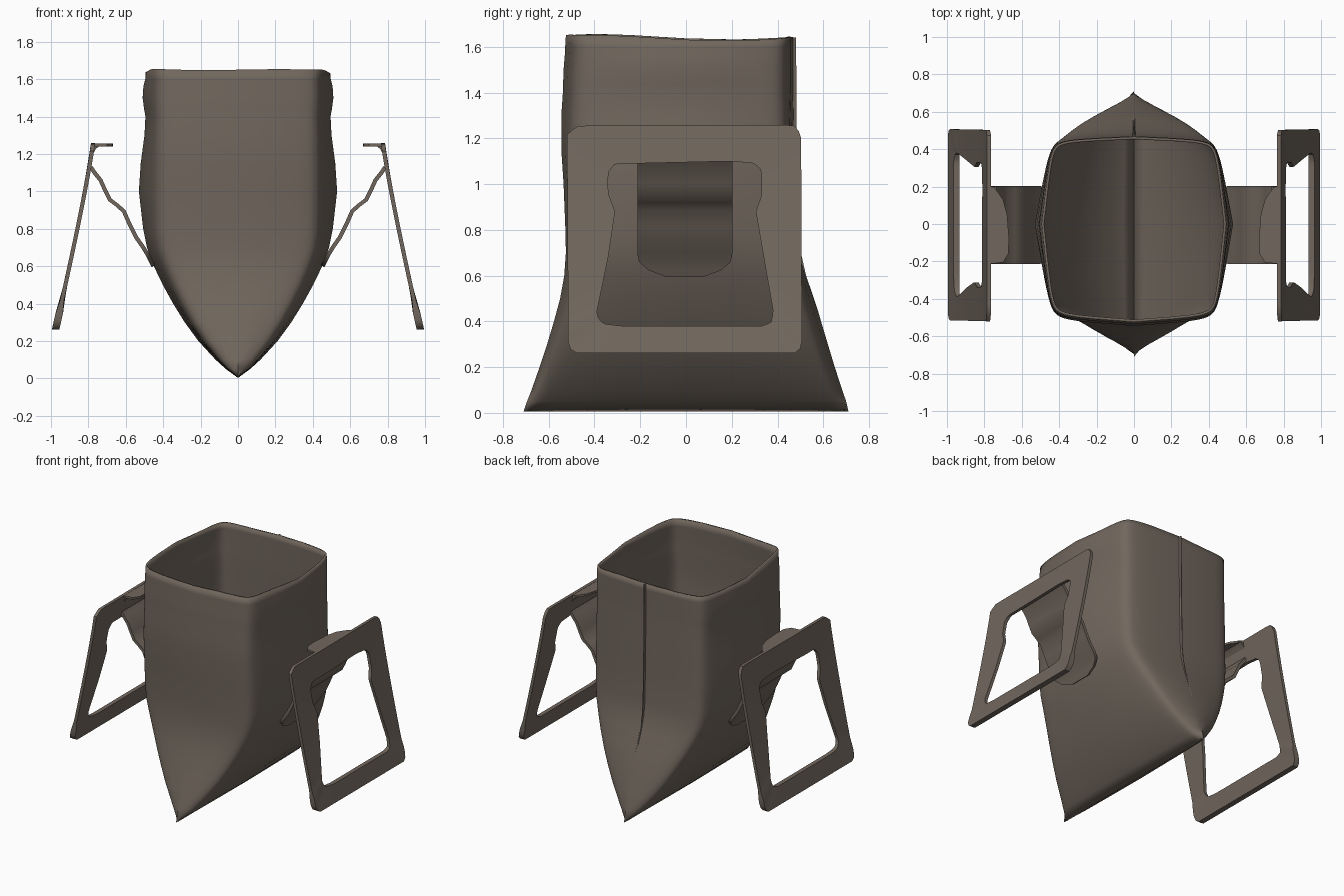
import bpy, bmesh, math
from mathutils import Vector

if "Cube" in bpy.data.objects:
    bpy.data.objects.remove(bpy.data.objects["Cube"])

paper = bpy.data.materials.new("brown_paper")
paper.diffuse_color = (0.165, 0.135, 0.110, 1)
paper.use_nodes = True
paper.node_tree.nodes["Principled BSDF"].inputs["Base Color"].default_value = paper.diffuse_color


def make(name, verts, faces, thick=0, recalc=True, angle=40):
    me = bpy.data.meshes.new(name)
    me.from_pydata(verts, [], faces)
    if recalc:
        bm = bmesh.new()
        bm.from_mesh(me)
        bmesh.ops.recalc_face_normals(bm, faces=bm.faces)
        bm.to_mesh(me)
        bm.free()
    me.materials.append(paper)
    ob = bpy.data.objects.new(name, me)
    bpy.context.collection.objects.link(ob)
    if thick:
        m = ob.modifiers.new("thickness", 'SOLIDIFY')
        m.thickness = thick
        m.offset = -1
    bpy.ops.object.select_all(action='DESELECT')
    ob.select_set(True)
    bpy.context.view_layer.objects.active = ob
    bpy.ops.object.shade_smooth_by_angle(angle=math.radians(angle))
    return ob


def skin(rings, close=False):
    """Quads between equal closed rings of points."""
    n, r = len(rings[0]), len(rings)
    faces = []
    for i in range(r if close else r - 1):
        k = (i + 1) % r
        for j in range(n):
            l = (j + 1) % n
            faces.append((i * n + j, i * n + l, k * n + l, k * n + j))
    return [p for ring in rings for p in ring], faces


# ---- pouch: height, half width, front depth, back depth
PROFILE = [
    (0.006, .004, .71, .71), (.05, .065, .695, .70), (.1, .12, .675, .683),
    (.2, .212, .64, .65), (.3, .285, .607, .62), (.4, .347, .577, .59),
    (.5, .402, .55, .557), (.6, .450, .532, .52), (.7, .487, .525, .492),
    (.8, .507, .527, .480), (1.0, .53, .535, .475), (1.15, .52, .545, .472),
    (1.3, .500, .545, .470), (1.4, .495, .538, .467), (1.44, .502, .537, .467),
    (1.5, .510, .535, .467), (1.56, .506, .53, .467), (1.6, .496, .528, .467),
    (1.645, .494, .525, .467)]
SEG, WEIGHT = 14, 6.0


def corner(p0, c, p2, t):
    """Point on a conic that hugs the rounded corner c."""
    a, b, d = (1 - t) ** 2, 2 * WEIGHT * t * (1 - t), t * t
    return (p0 * a + c * b + p2 * d) / (a + b + d)


rings = []
for z, a, bf, bb in PROFILE:
    up = min(1, max(0, (z - .5) / .3))
    cx = min(a * .9, .447)
    key = [Vector((a, 0)), Vector((0, bb)), Vector((-a, 0)), Vector((0, -bf))]
    cor = [Vector((sx * cx, y * k)) for sx, y, k in
           ((1, bb, .945 + .015 * up), (-1, bb, .945 + .015 * up),
            (-1, -bf, .95 - .01 * up), (1, -bf, .95 - .01 * up))]
    ring = []
    for q in range(4):
        for s in range(SEG):
            p = corner(key[q], cor[q], key[(q + 1) % 4], s / SEG)
            wave = 0
            if z > 1.62:  # uneven torn rim, dipping at the sides
                wave = -.012 * math.cos(5.5 * (p.y - .17)) + .003 * math.sin(9 * p.x) - .004
            ring.append((p.x, p.y, z + wave))
    rings.append(ring)
make("pouch", *skin(rings), thick=.014, recalc=False)

# ---- folded seam down the back of the pouch, fading out near the keel
SEAM = [(.3, .617, .001), (.45, .570, .006), (.6, .515, .010), (.7, .488, .014),
        (.8, .476, .016), (1.2, .466, .018), (1.64, .462, .019)]
rings = [[(-.008, y, z), (.008, y, z), (.003, y + d, z), (-.003, y + d, z)]
         for z, y, d in SEAM]
v, f = skin(rings)
f += [(3, 2, 1, 0), tuple(len(v) - 4 + i for i in range(4))]
make("back_seam", v, f)

# ---- hanging frames, outlines as (y, z)
OUTER = [(-.515, .29), (-.49, .262), (.48, .262), (.507, .29), (.503, 1.22),
         (.47, 1.258), (-.47, 1.255), (-.52, 1.22)]
HOLE = [(-.392, .43), (-.365, .39), (-.28, .38), (.34, .38), (.375, .40),
        (.38, .45), (.35, .62), (.305, .88), (.33, .95), (.33, 1.06),
        (.30, 1.09), (.2, 1.10), (-.22, 1.09), (-.31, 1.09), (-.34, 1.05),
        (-.34, .96), (-.31, .88), (-.34, .68)]
CENTRE = Vector((0, .74))


def ray_hit(poly, ang):
    d = Vector((math.cos(ang), math.sin(ang)))
    for i, p in enumerate(poly):
        p = Vector(p) - CENTRE
        e = Vector(poly[(i + 1) % len(poly)]) - CENTRE - p
        den = d.x * e.y - d.y * e.x
        if abs(den) < 1e-9:
            continue
        t = (p.x * e.y - p.y * e.x) / den
        u = (p.x * d.y - p.y * d.x) / den
        if t > 0 and -1e-6 <= u <= 1 + 1e-6:
            return CENTRE + d * t
    return CENTRE + d * .4


def frame_x(z):
    s = max(0, 1.258 - z)
    return .775 + .202 * s ** 1.13


def frame_ring(poly, side, sx):
    ring = []
    for i in range(144):
        p = ray_hit(poly, 2 * math.pi * i / 144)
        # outer skin is even, inner skin thickens along the bottom bar
        low = min(1, max(0, (.40 - p.y) / .04))
        off = .011 + .008 * low if side > 0 else -.011 - .010 * low
        ring.append((sx * (frame_x(p.y) + off), p.x, p.y))
    return ring


# arm path (x, z, half width) from frame down to a rounded end on the pouch
ARM = [(.787, 1.13, .208), (.767, 1.10, .208), (.735, 1.06, .208),
       (.71, 1.005, .208), (.685, .955, .208), (.645, .925, .208),
       (.61, .893, .208), (.578, .82, .208), (.545, .755, .208),
       (.51, .705, .208), (.485, .665, .20), (.468, .63, .16), (.453, .60, .08)]
# folded tab on top of the frame (x, y)
TAB = [(.785, .21), (.745, .195), (.70, .13), (.678, .05), (.668, -.08),
       (.672, -.16), (.70, -.205), (.785, -.215)]

for label, sx in (("right", 1), ("left", -1)):
    make(label + "_hanger_frame", *skin([
        frame_ring(OUTER, 1, sx), frame_ring(HOLE, 1, sx),
        frame_ring(HOLE, -1, sx), frame_ring(OUTER, -1, sx)], close=True))

    # arm strip
    rings = [[(sx * (x + dx), y - .005, z + dz) for dx, dz, y in (
        (.009, -.006, -w), (.009, -.006, w), (-.009, .006, w), (-.009, .006, -w))]
        for x, z, w in ARM]
    v, f = skin(rings)
    f += [(3, 2, 1, 0), tuple(len(v) - 4 + i for i in range(4))]
    make(label + "_hanger_arm", v, f)

    # top tab, curling down where it meets the frame
    def tab_ring(dz):
        return [(sx * x, y, 1.248 + dz) for x, y in TAB]
    v, f = skin([tab_ring(-.008), tab_ring(.007)])
    n = len(TAB)
    f += [tuple(range(n))[::-1], tuple(range(n, 2 * n))]
    make(label + "_hanger_tab", v, f)
    v = [(sx * x, y, z) for y in (-.2, .2)
         for x, z in ((.785, 1.245), (.735, 1.245), (.76, 1.228), (.785, 1.18))]
    v, f = skin([v[:4], v[4:]])
    f += [(3, 2, 1, 0), (4, 5, 6, 7)]
    make(label + "_tab_fold", v, f)
